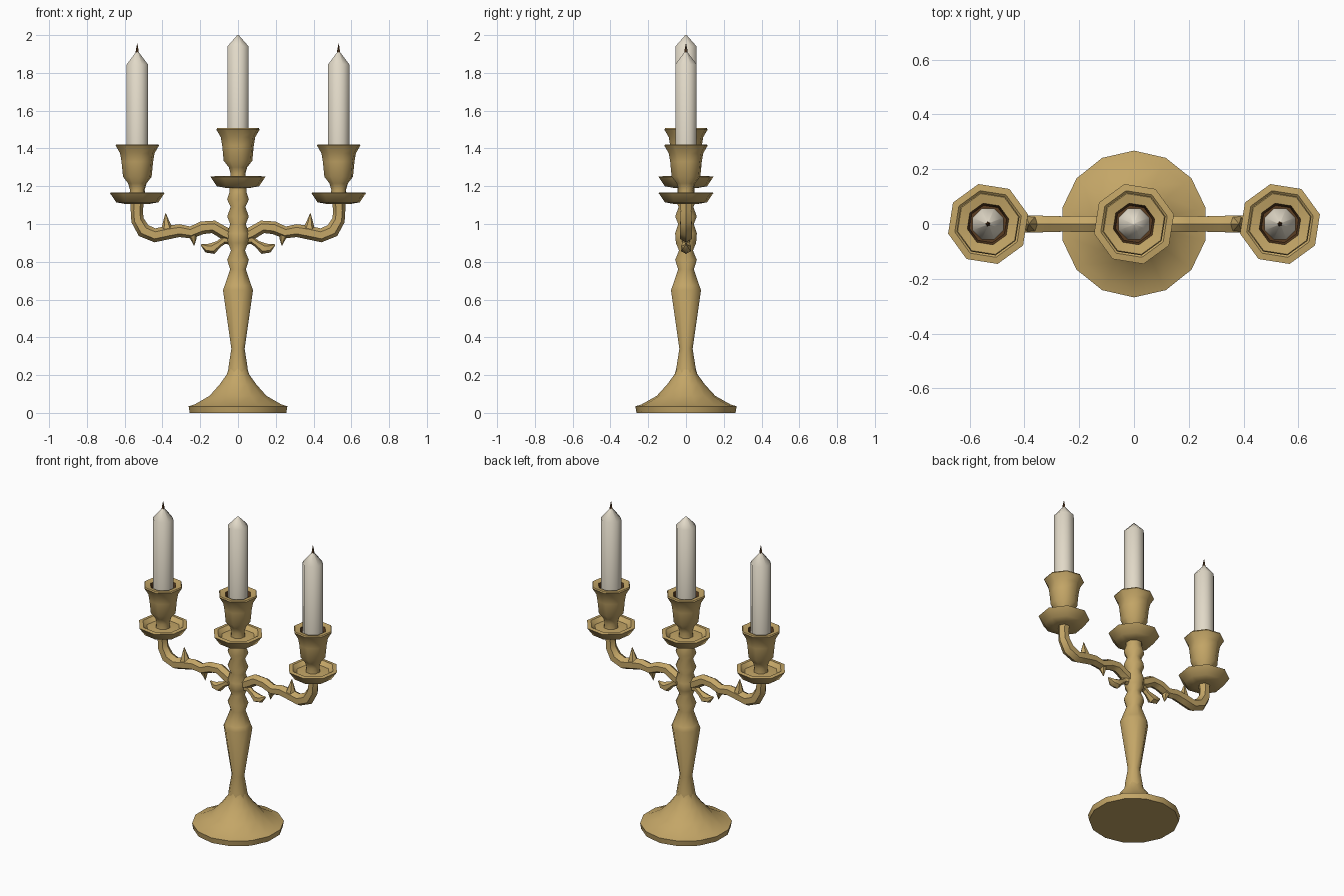
import bpy, bmesh, math
from mathutils import Vector

if "Cube" in bpy.data.objects:
    bpy.data.objects.remove(bpy.data.objects["Cube"])


def material(name, rgb):
    m = bpy.data.materials.new(name)
    m.diffuse_color = (*rgb, 1)
    m.use_nodes = True
    m.node_tree.nodes["Principled BSDF"].inputs["Base Color"].default_value = m.diffuse_color
    return m


BRASS = material("brass", (0.55, 0.38, 0.135))
WAX = material("ivory wax", (0.76, 0.70, 0.58))
DARK = material("dark brown", (0.10, 0.045, 0.015))


def loft(name, rings, mats, smooth=50):
    """Skin a list of equal-sized point rings, capping both ends."""
    bm = bmesh.new()
    loops = [[bm.verts.new(p) for p in ring] for ring in rings]
    n = len(loops[0])
    for a, b in zip(loops, loops[1:]):
        for i in range(n):
            j = (i + 1) % n
            bm.faces.new((a[i], a[j], b[j], b[i]))
    bm.faces.new(loops[0][::-1])
    bm.faces.new(loops[-1])
    bmesh.ops.remove_doubles(bm, verts=bm.verts, dist=0.0005)
    bmesh.ops.recalc_face_normals(bm, faces=bm.faces)
    me = bpy.data.meshes.new(name)
    bm.to_mesh(me)
    bm.free()
    for m in mats:
        me.materials.append(m)
    ob = bpy.data.objects.new(name, me)
    bpy.context.collection.objects.link(ob)
    bpy.ops.object.select_all(action='DESELECT')
    ob.select_set(True)
    bpy.context.view_layer.objects.active = ob
    bpy.ops.object.shade_smooth_by_angle(angle=math.radians(smooth))
    return ob


def lathe(name, profile, sides, mat, x=0, z=0, phase=0.5):
    """Revolve (radius, height) pairs around a vertical axis."""
    ang = [2 * math.pi * (i + phase) / sides for i in range(sides)]
    rings = [[(x + r * math.cos(a), r * math.sin(a), z + h) for a in ang] for r, h in profile]
    return loft(name, rings, [mat])


def tube(name, path, sides=6, mat=BRASS):
    """Sweep a ring along (x, z, radius) points lying in the xz plane."""
    rings = []
    for k, (x, z, r) in enumerate(path):
        a, b = path[max(k - 1, 0)], path[min(k + 1, len(path) - 1)]
        t = Vector((b[0] - a[0], 0, b[1] - a[1])).normalized()
        nrm = Vector((-t.z, 0, t.x))
        ring = []
        for i in range(sides):
            g = 2 * math.pi * i / sides
            ring.append(Vector((x, 0, z)) + nrm * r * math.cos(g) + Vector((0, r * math.sin(g), 0)))
        rings.append(ring)
    return loft(name, rings, [mat])


# Foot and central stem
lathe("foot", [(0.262, 0), (0.268, 0.035), (0.235, 0.045), (0.155, 0.09), (0.10, 0.15),
               (0.06, 0.205), (0.05, 0.24)], 14, BRASS)
lathe("stem", [(0.058, 0.20), (0.055, 0.24), (0.038, 0.34), (0.086, 0.65), (0.076, 0.675),
               (0.045, 0.76), (0.062, 0.81), (0.04, 0.86), (0.058, 0.90), (0.062, 0.95),
               (0.045, 1.0), (0.062, 1.04), (0.042, 1.09), (0.062, 1.13), (0.048, 1.17),
               (0.05, 1.21)], 8, BRASS)

# Drip plate and candle cup, with heights relative to the side holders
PLATE = [(0.06, 1.105), (0.115, 1.115), (0.15, 1.165), (0.125, 1.168), (0.10, 1.145), (0.04, 1.15)]
CUP = [(0.045, 1.14), (0.04, 1.18), (0.05, 1.215), (0.078, 1.25), (0.086, 1.33),
       (0.094, 1.375), (0.118, 1.415), (0.114, 1.422), (0.078, 1.415), (0.07, 1.385)]

for label, x, dz, shoulder, tip in (("left", -0.533, 0, 1.845, 1.915),
                                    ("center", 0, 0.085, 1.94, 2.0),
                                    ("right", 0.533, 0, 1.845, 1.915)):
    lathe(label + "_drip_plate", PLATE, 8, BRASS, x, dz, 0.3)
    cup = lathe(label + "_cup", CUP, 8, BRASS, x, dz, 0.3)
    # dark recess around the candle
    cup.data.materials.append(DARK)
    for p in cup.data.polygons:
        c = p.center
        if c.z > 1.38 + dz and math.hypot(c.x - x, c.y) < 0.075:
            p.material_index = 1
    lathe(label + "_candle", [(0.061, 1.38 + dz), (0.061, shoulder), (0.004, tip)], 8, WAX, x)
    if x:
        lathe(label + "_wick", [(0.010, tip - 0.012), (0.007, tip + 0.01), (0.001, 1.955)], 5, DARK, x)

# Scrolled arms with thorns and leaves, mirrored left and right
ARM = [(0.0, 0.92, 0.03), (0.07, 0.95, 0.034), (0.13, 0.985, 0.034), (0.19, 0.98, 0.034),
       (0.25, 0.955, 0.032), (0.31, 0.965, 0.034), (0.37, 0.955, 0.036), (0.44, 0.94, 0.037),
       (0.50, 0.965, 0.038), (0.532, 1.02, 0.034), (0.536, 1.07, 0.032), (0.533, 1.12, 0.036)]
DETAILS = {
    "arm": ARM,
    "upper_thorn": [(0.375, 0.965, 0.034), (0.38, 1.01, 0.018), (0.383, 1.058, 0.001)],
    "lower_thorn": [(0.245, 0.955, 0.032), (0.235, 0.92, 0.016), (0.232, 0.885, 0.001)],
    "collar_leaf": [(0.02, 0.92, 0.03), (0.07, 0.915, 0.022), (0.115, 0.90, 0.002)],
    "curled_leaf": [(0.06, 0.925, 0.02), (0.10, 0.895, 0.018), (0.135, 0.87, 0.03),
                    (0.165, 0.872, 0.024), (0.195, 0.89, 0.004)],
}
for side, s in (("left", -1), ("right", 1)):
    for part, pts in DETAILS.items():
        tube(side + "_" + part, [(s * x, z, r) for x, z, r in pts])
